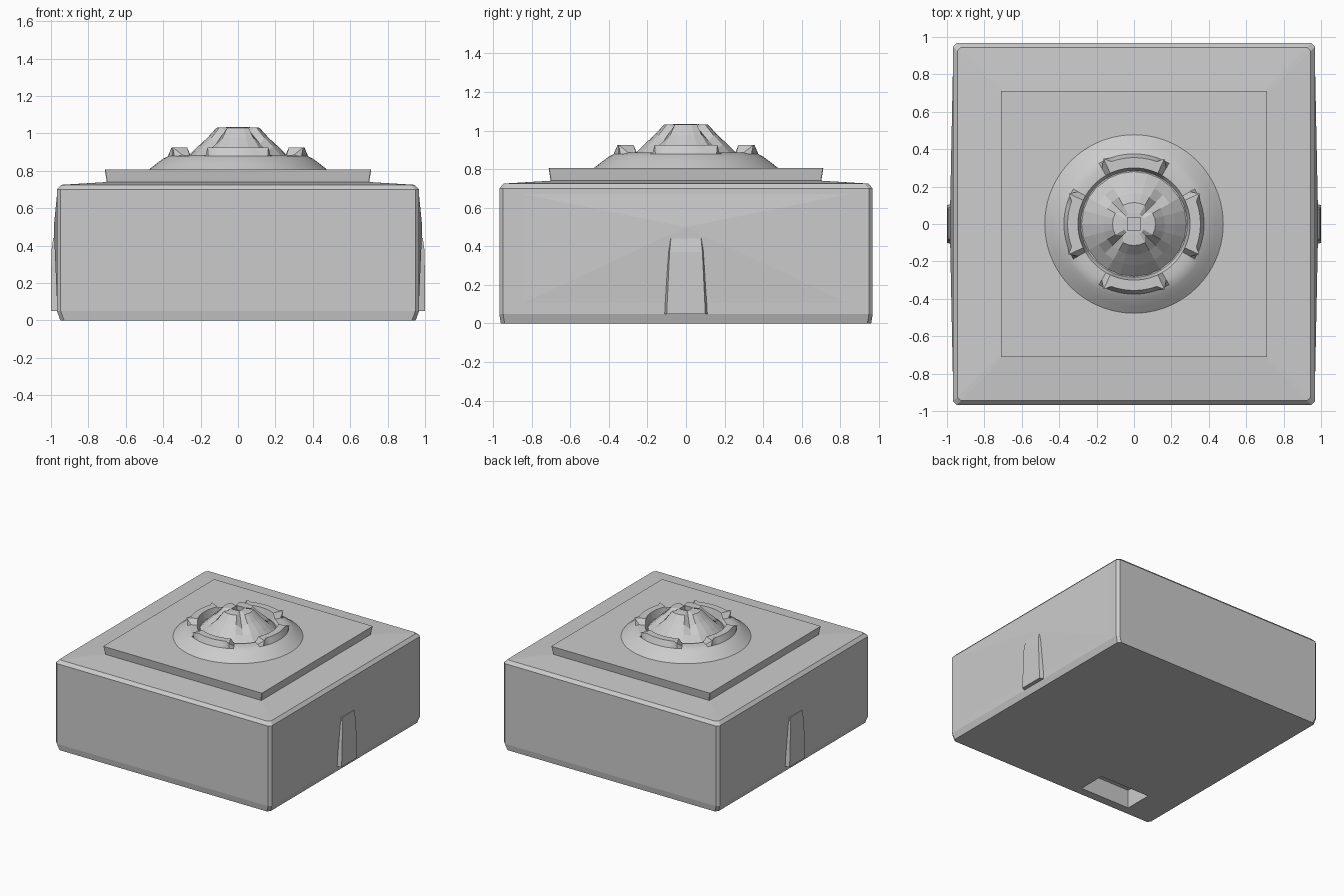
import bpy, bmesh, math
from mathutils import Vector

old = bpy.data.objects.get("Cube")
if old:
    bpy.data.objects.remove(old, do_unlink=True)

grey = bpy.data.materials.new("plain_grey")
grey.use_nodes = True
COLOUR = (0.6, 0.6, 0.6, 1)
grey.diffuse_color = COLOUR
grey.node_tree.nodes["Principled BSDF"].inputs["Base Color"].default_value = COLOUR


def loft(name, rings, smooth=None):
    """Skin a stack of equal-length rings and cap both ends."""
    bm = bmesh.new()
    rows = [[bm.verts.new(p) for p in ring] for ring in rings]
    n = len(rows[0])
    for a, b in zip(rows, rows[1:]):
        for i in range(n):
            j = (i + 1) % n
            bm.faces.new((a[i], a[j], b[j], b[i]))
    bm.faces.new(rows[0][::-1])
    bm.faces.new(rows[-1])
    bmesh.ops.recalc_face_normals(bm, faces=bm.faces)
    mesh = bpy.data.meshes.new(name)
    bm.to_mesh(mesh)
    bm.free()
    mesh.materials.append(grey)
    obj = bpy.data.objects.new(name, mesh)
    bpy.context.collection.objects.link(obj)
    if smooth:
        bpy.ops.object.select_all(action='DESELECT')
        obj.select_set(True)
        bpy.context.view_layer.objects.active = obj
        bpy.ops.object.shade_smooth_by_angle(angle=math.radians(smooth))
    return obj


def square(hx, hy, z, c):
    """Rectangle with clipped corners."""
    return [(hx - c, -hy, z), (hx, c - hy, z), (hx, hy - c, z), (hx - c, hy, z),
            (c - hx, hy, z), (-hx, hy - c, z), (-hx, c - hy, z), (c - hx, -hy, z)]


# Body with bevelled edges and a gently sloping top
body = loft("body", [square(0.95, 0.96, 0, 0.02), square(0.968, 0.968, 0.05, 0.02),
                     square(0.968, 0.968, 0.7, 0.02), square(0.945, 0.945, 0.725, 0.02),
                     square(0.7, 0.7, 0.74, 0.01)])

# Pocket under the front corner
bpy.ops.mesh.primitive_cube_add(size=1, location=(-0.465, -0.775, 0))
cutter = bpy.context.object
cutter.name = "pocket_cutter"
cutter.scale = (0.45, 0.23, 0.3)
cutter.hide_render = True
cutter.hide_viewport = True
cutter.display_type = 'WIRE'
cutter.data.materials.append(grey)
cut = body.modifiers.new("pocket", 'BOOLEAN')
cut.operation = 'DIFFERENCE'
cut.object = cutter

# Raised square plinth with slightly flared sides
loft("plinth", [square(0.7, 0.7, 0.73, 0.003), square(0.712, 0.712, 0.806, 0.003)])


# Side bulges and tapered latches
def side_panel(name, s, y_base, y_face, levels):
    """Stack of cross-sections: (z, outer x, width factor)."""
    rings = []
    for z, x, k in levels:
        rings.append([(s * 0.94, -y_base * k, z), (s * x, -y_face * k, z),
                      (s * x, y_face * k, z), (s * 0.94, y_base * k, z)])
    return loft(name, rings)


for side, s in (("left", 1), ("right", -1)):
    side_panel(side + "_latch", s, 0.12, 0.1,
               [(0.05, 1.0, 1), (0.37, 0.998, 0.85), (0.44, 0.988, 0.78)])
    # shallow four-sided fan that rises to a point
    base = [(s * 0.966, y, z) for y, z in ((-0.94, 0.06), (0.94, 0.06), (0.94, 0.69), (-0.94, 0.69))]
    tip = Vector((s * 0.985, 0, 0.5))
    loft(side + "_bulge", [base, [tip.lerp(Vector(p), 0.01) for p in base]])


# Dome with a rim that is notched on the diagonals
def diagonal(a):
    """Angle in degrees away from the nearest diagonal."""
    return abs((math.degrees(a) % 90) - 45)


def lathe(name, count, profile, smooth=None):
    """Profile maps an angle to a list of (radius, height)."""
    columns = []
    for i in range(count):
        a = 2 * math.pi * i / count
        columns.append([(r * math.cos(a), r * math.sin(a), z) for r, z in profile(a)])
    return loft(name, list(zip(*columns)), smooth)


def dome_profile(a):
    d = diagonal(a)
    notch = d < 16
    tab = 16 <= d < 21
    top = 0.885 if notch else 0.925
    outer = 0.345 if notch else 0.385 if tab else 0.355
    return [(0.485, 0.8), (0.44, 0.835), (0.4, 0.865), (0.375, 0.878),
            (outer, top), (0.3, top), (0.285, 0.865)]


lathe("dome", 72, dome_profile, 30)


# Faceted knob with diagonal grooves and a small square socket
def knob_profile(a):
    groove = diagonal(a) < 8
    dip = 0.03 if groove else 0
    return [(0.285, 0.86), (0.22, 0.925 - dip / 2), (0.165, 0.975 - dip),
            (0.115 - dip, 1.03 - dip / 2), (0.06, 1.033)]


knob = lathe("knob", 24, knob_profile)
bpy.ops.mesh.primitive_cube_add(size=0.07, location=(0, 0, 1.033))
socket = bpy.context.object
socket.name = "socket_cutter"
socket.hide_render = True
socket.hide_viewport = True
socket.data.materials.append(grey)
hole = knob.modifiers.new("socket", 'BOOLEAN')
hole.operation = 'DIFFERENCE'
hole.object = socket
